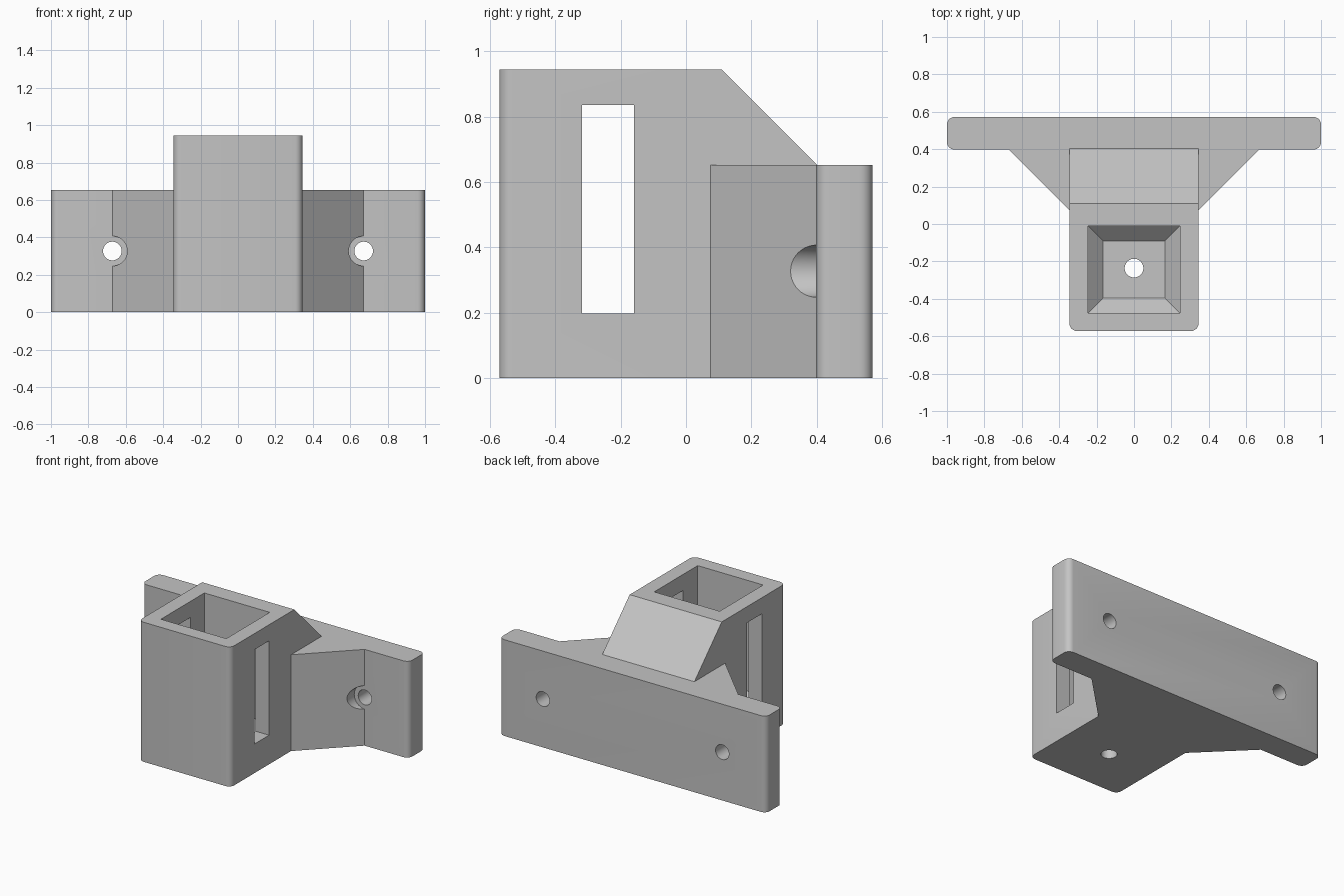
import bpy, bmesh, math

if "Cube" in bpy.data.objects:
    bpy.data.objects.remove(bpy.data.objects["Cube"])

grey = bpy.data.materials.new("light grey plastic")
grey.diffuse_color = (0.55, 0.55, 0.55, 1)
grey.use_nodes = True
grey.node_tree.nodes["Principled BSDF"].inputs["Base Color"].default_value = grey.diffuse_color


def loft(name, rings):
    """Closed solid through matching rings of points."""
    bm = bmesh.new()
    vs = [[bm.verts.new(p) for p in ring] for ring in rings]
    n = len(vs[0])
    for a, b in zip(vs, vs[1:]):
        for i in range(n):
            j = (i + 1) % n
            bm.faces.new((a[i], a[j], b[j], b[i]))
    bm.faces.new(vs[0][::-1])
    bm.faces.new(vs[-1])
    bmesh.ops.recalc_face_normals(bm, faces=bm.faces)
    mesh = bpy.data.meshes.new(name)
    bm.to_mesh(mesh)
    bm.free()
    mesh.materials.append(grey)
    ob = bpy.data.objects.new(name, mesh)
    bpy.context.collection.objects.link(ob)
    return ob


def prism(name, pts, z0, z1):
    return loft(name, [[(x, y, z) for x, y in pts] for z in (z0, z1)])


def rect(x0, x1, y0, y1):
    return [(x0, y0), (x1, y0), (x1, y1), (x0, y1)]


def round_rect(x0, x1, y0, y1, r, steps=6):
    pts = []
    for k, (cx, cy) in enumerate(rect(x0 + r, x1 - r, y0 + r, y1 - r)):
        for s in range(steps + 1):
            a = math.pi + (k + s / steps) * math.pi / 2
            pts.append((cx + r * math.cos(a), cy + r * math.sin(a)))
    return pts


def circle(cx, cy, r, n=40):
    return [(cx + r * math.cos(2 * math.pi * i / n),
             cy + r * math.sin(2 * math.pi * i / n)) for i in range(n)]


def rod_y(name, x, z, r, y0, y1):
    return loft(name, [[(px, y, pz) for px, pz in circle(x, z, r)] for y in (y0, y1)])


def combine(target, tool, operation):
    mod = target.modifiers.new(operation, 'BOOLEAN')
    mod.operation, mod.object, mod.solver = operation, tool, 'EXACT'
    bpy.context.view_layer.objects.active = target
    bpy.ops.object.modifier_apply(modifier=mod.name)
    bpy.data.objects.remove(tool)


# Square socket tower with a sloped back
bracket = prism("socket_bracket", round_rect(-0.345, 0.345, -0.572, 0.50, 0.04), 0, 0.945)
slope = [(0.105, 0.95), (0.605, 0.45), (0.605, 1.1), (0.105, 1.1)]
combine(bracket, loft("slope_cutter", [[(x, y, z) for y, z in slope] for x in (-1, 1)]),
        'DIFFERENCE')

# Triangular gussets with screw head recesses
for s in (-1, 1):
    pts = [(s * 0.2, -0.07), (s * 0.672, 0.40), (s * 0.672, 0.50), (s * 0.2, 0.50)]
    gusset = prism("gusset", pts, 0, 0.652)
    combine(gusset, rod_y("recess", s * 0.672, 0.327, 0.08, 0.2, 0.45), 'DIFFERENCE')
    combine(bracket, gusset, 'UNION')

# Wall plate with rounded ends
combine(bracket, prism("wall_plate", round_rect(-1, 1, 0.398, 0.572, 0.04), 0, 0.652), 'UNION')

# Screw holes through the plate
for s in (-1, 1):
    combine(bracket, rod_y("screw_hole", s * 0.672, 0.327, 0.05, 0.36, 0.7), 'DIFFERENCE')

# Socket pocket with a tapered floor
wide, narrow = rect(-0.245, 0.245, -0.475, -0.01), rect(-0.165, 0.165, -0.395, -0.09)
pocket = loft("pocket", [[(x, y, z) for x, y in pts]
                         for pts, z in ((narrow, 0.115), (wide, 0.195), (wide, 1.1))])
combine(bracket, pocket, 'DIFFERENCE')

# Side slots and drain hole
combine(bracket, prism("side_slot", rect(-0.6, 0.6, -0.318, -0.16), 0.197, 0.836), 'DIFFERENCE')
combine(bracket, prism("drain_hole", circle(0, -0.236, 0.05), -0.1, 0.16), 'DIFFERENCE')

bpy.ops.object.select_all(action='DESELECT')
bracket.select_set(True)
bpy.context.view_layer.objects.active = bracket
bpy.ops.object.shade_smooth_by_angle(angle=math.radians(30))
